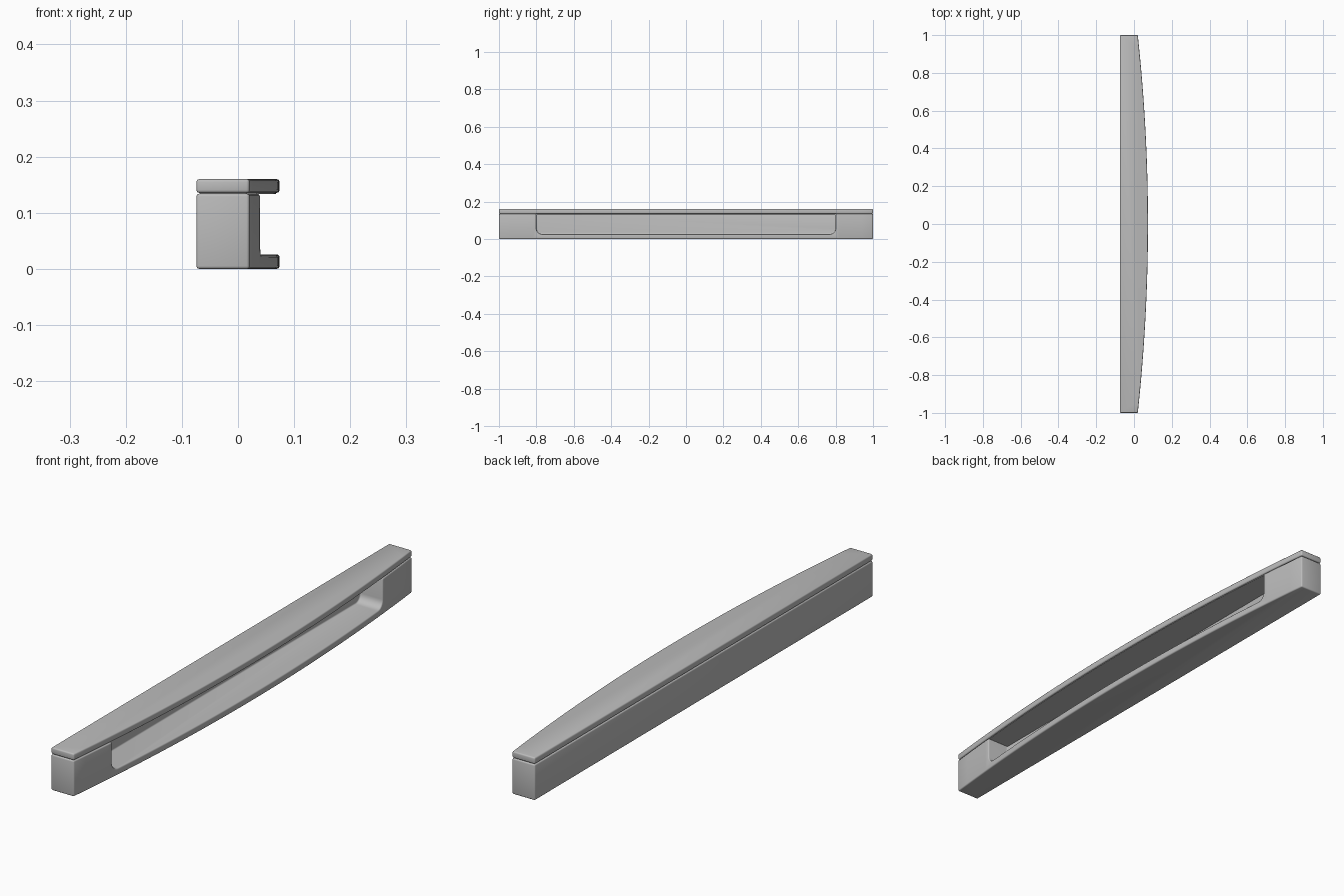
import bpy, bmesh, math

cube = bpy.data.objects.get("Cube")
if cube:
    bpy.data.objects.remove(cube, do_unlink=True)

BACK, END, BULGE = -0.074, 0.02, 0.054
POCKET = 0.8      # half length of the pocket
RADIUS = 0.03     # lower pocket corners

grey = bpy.data.materials.new("plain grey")
grey.use_nodes = True
grey.diffuse_color = (0.5, 0.5, 0.5, 1)
grey.node_tree.nodes["Principled BSDF"].inputs["Base Color"].default_value = (0.5, 0.5, 0.5, 1)


def prism(name, points, shift):
    """Extrude a closed outline along a vector."""
    bm = bmesh.new()
    face = bm.faces.new([bm.verts.new(p) for p in points])
    new = bmesh.ops.extrude_face_region(bm, geom=[face])["geom"]
    bmesh.ops.translate(bm, vec=shift, verts=[v for v in new if isinstance(v, bmesh.types.BMVert)])
    bmesh.ops.recalc_face_normals(bm, faces=bm.faces)
    mesh = bpy.data.meshes.new(name)
    bm.to_mesh(mesh)
    bm.free()
    obj = bpy.data.objects.new(name, mesh)
    bpy.context.collection.objects.link(obj)
    mesh.materials.append(grey)
    return obj


def bowed_bar(name, low, high, inset=0.0):
    """Bar with a straight back and a gently bowed handle side."""
    mid = [-0.76 + 1.52 * i / 38 for i in range(39)]
    tip = [0.82, 0.88, 0.94, 1.0]
    ys = [-y for y in reversed(tip)] + mid + tip
    outline = [(END + BULGE * (1 - y * y) - inset, y * (1 - inset), low) for y in ys]
    outline += [(BACK + inset, 1 - inset, low), (BACK + inset, inset - 1, low)]
    return prism(name, outline, (0, 0, high - low))


def finish(obj, width):
    """Round the edges, bake the modifiers and smooth the shading."""
    bevel = obj.modifiers.new("Rounded edges", "BEVEL")
    bevel.width = width
    bevel.segments = 3
    bevel.limit_method = "ANGLE"
    bevel.angle_limit = math.radians(40)
    bpy.ops.object.select_all(action="DESELECT")
    bpy.context.view_layer.objects.active = obj
    obj.select_set(True)
    bpy.ops.object.convert(target="MESH")
    bpy.ops.object.shade_smooth_by_angle(angle=math.radians(35))


# Pocket cutter: open at the top, rounded at both lower corners
profile = [(-POCKET, 0.2), (POCKET, 0.2)]
for side, start in ((1, 0), (-1, -90)):
    for i in range(7):
        a = math.radians(start - 15 * i)
        profile.append((side * (POCKET - RADIUS) + RADIUS * math.cos(a),
                        0.026 + RADIUS + RADIUS * math.sin(a)))
cutter = prism("pocket_cutter", [(-0.053, y, z) for y, z in profile], (0.2, 0, 0))
cutter.hide_render = True

# Hollow body
body = bowed_bar("body", 0, 0.134)
cut = body.modifiers.new("Pocket", "BOOLEAN")
cut.object = cutter
cut.operation = "DIFFERENCE"
cut.solver = "EXACT"
finish(body, 0.005)
bpy.data.objects.remove(cutter, do_unlink=True)

# Lid, with a recessed seam strip closing the gap under it
lid = bowed_bar("lid", 0.1355, 0.16)
finish(lid, 0.005)
seam = bowed_bar("seam_strip", 0.1338, 0.1365, 0.006)
